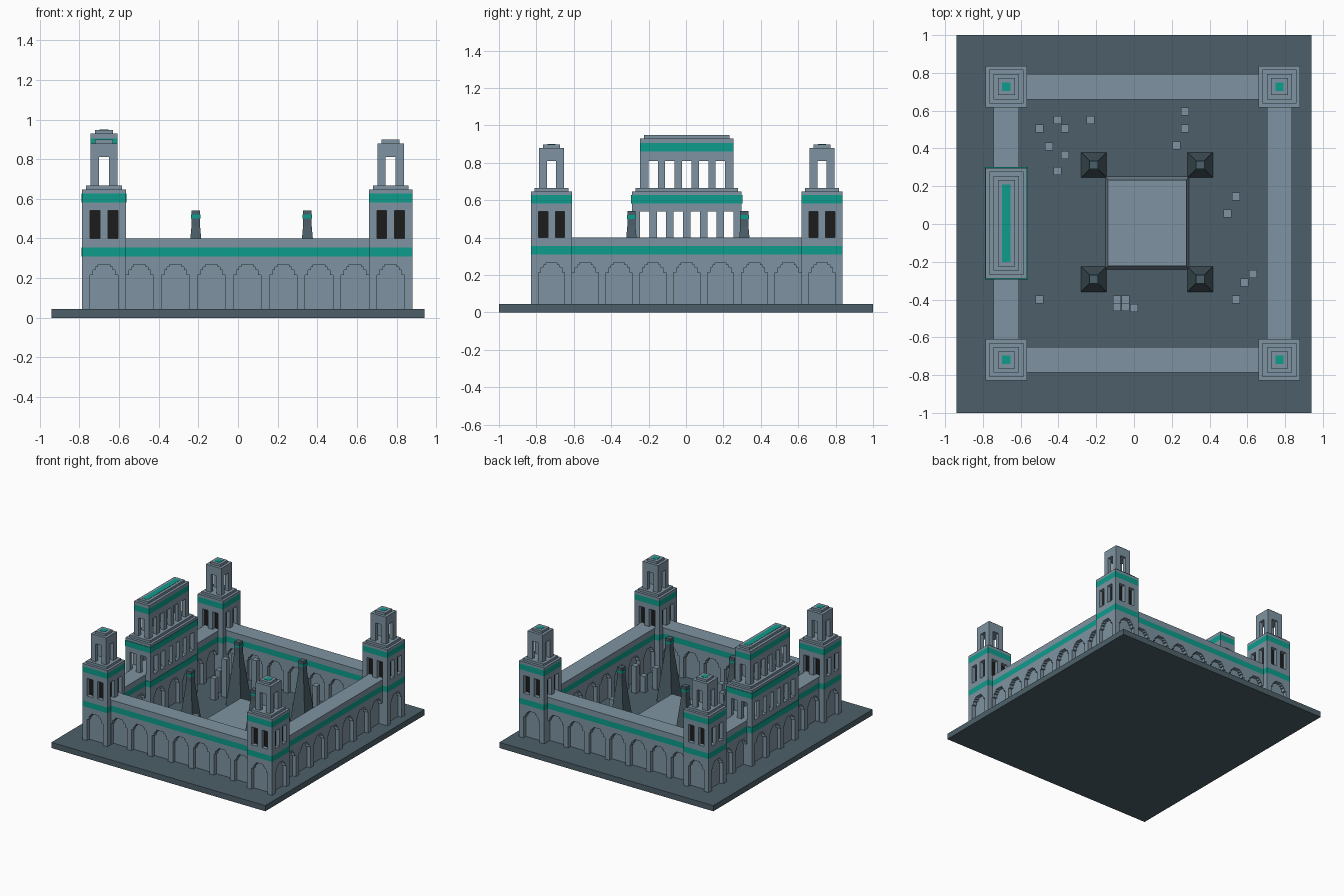
import bpy, bmesh
from mathutils import Matrix, Vector

if "Cube" in bpy.data.objects:
    bpy.data.objects.remove(bpy.data.objects["Cube"])

COL = {"stone": (.21, .295, .36, 1), "slate": (.075, .118, .142, 1),
       "teal": (.004, .335, .265, 1), "dark": (.012, .012, .012, 1)}
MATS = {}
for k, c in COL.items():
    MATS[k] = bpy.data.materials.new(k)
    MATS[k].diffuse_color = c

parts = {}          # (name, colour) -> bmesh
Z0, ZA, ZB, ZW = .045, .31, .355, .40    # ground, band bottom, band top, wall top
CX, CY, D = .047, .004, .723             # compound centre, tower offset
PITCH, ARCH, DEPTH = .181, .07, .03


def bm_for(name, col):
    return parts.setdefault((name, col), bmesh.new())


def box(name, col, x0, x1, y0, y1, z0, z1):
    m = Matrix.Translation(((x0 + x1) / 2, (y0 + y1) / 2, (z0 + z1) / 2))
    m = m @ Matrix.Diagonal((x1 - x0, y1 - y0, z1 - z0, 1))
    bmesh.ops.create_cube(bm_for(name, col), size=1, matrix=m)


def cbox(name, col, cx, cy, hx, hy, z0, z1):
    box(name, col, cx - hx, cx + hx, cy - hy, cy + hy, z0, z1)


def frustum(name, col, cx, cy, rings):
    """Stacked rectangular rings (hx, hy, z), capped."""
    bm = bm_for(name, col)
    loops = [[bm.verts.new((cx + sx * hx, cy + sy * hy, z))
              for sx, sy in ((-1, -1), (1, -1), (1, 1), (-1, 1))] for hx, hy, z in rings]
    for a, b in zip(loops, loops[1:]):
        for i in range(4):
            j = (i + 1) % 4
            bm.faces.new((a[i], a[j], b[j], b[i]))
    bm.faces.new(loops[0][::-1])
    bm.faces.new(loops[-1])


def arch_row(name, origin, along, out, half, n):
    """Panel with n stepped arches cut from its lower edge, facing 'out'."""
    pts = [(-half, Z0)]
    step = [(ARCH, Z0), (ARCH, .215), (.055, .215), (.055, .24),
            (.042, .24), (.042, .255), (.03, .255), (.03, .268)]
    for i in range(n):
        c = (i - (n - 1) / 2) * PITCH
        pts += [(c - w, z) for w, z in step] + [(c + w, z) for w, z in reversed(step)]
    pts += [(half, Z0), (half, ZA), (-half, ZA)]
    bm, o, a, d = bm_for(name, "stone"), Vector(origin), Vector(along), Vector(out)
    f = bm.faces.new([bm.verts.new(o + a * u + Vector((0, 0, z))) for u, z in pts])
    r = bmesh.ops.extrude_face_region(bm, geom=[f])
    bmesh.ops.translate(bm, vec=d * DEPTH, verts=[v for v in r["geom"] if isinstance(v, bmesh.types.BMVert)])


def arched_base(name, cx, cy, hx, hy, nx, ny, lip=0):
    """Wall or tower base: recessed core, arch panels, coloured band, parapet."""
    dx, dy = (DEPTH if ny else 0), (DEPTH if nx else 0)
    cbox(name, "stone", cx, cy, hx - dx, hy - dy, Z0, ZA)
    for s in (-1, 1):
        if nx:
            arch_row(name, (cx, cy + s * (hy - dy), 0), (1, 0, 0), (0, s, 0), hx, nx)
        if ny:
            arch_row(name, (cx + s * (hx - dx), cy, 0), (0, 1, 0), (s, 0, 0), hy - dy, ny)
    cbox(name + "_band", "teal", cx, cy, hx + lip, hy + lip, ZA, ZB)
    cbox(name, "stone", cx, cy, hx, hy, ZB, ZW)


def colonnade(name, cx, cy, hx, hy, nx, ny, z0, zo, z1, t=.03):
    """Hollow storey: perimeter piers between openings, with a lintel block."""
    def piers(h, n):
        e = [-h]
        for i in range(n):
            c = (i - (n - 1) / 2) * .09
            e += [c - .025, c + .025]
        e.append(h)
        return list(zip(e[::2], e[1::2]))
    for s in (-1, 1):
        for a, b in piers(hx, nx):
            y = cy + s * (hy - t / 2)
            box(name, "stone", cx + a, cx + b, y - t / 2, y + t / 2, z0, zo)
        for a, b in piers(hy - t, ny):
            x = cx + s * (hx - t / 2)
            box(name, "stone", x - t / 2, x + t / 2, cy + a, cy + b, z0, zo)
    cbox(name, "stone", cx, cy, hx, hy, zo, z1)


def tower(name, cx, cy, ext, nb, n_low, n_up, gate=False):
    """Two-storey tower; ext stretches it along y."""
    lip = .004 if gate else 0
    arched_base(name + "_base", cx, cy, .11, .11 + ext, 1, nb, lip)
    colonnade(name + "_lower", cx, cy, .11, .11 + ext, 2, n_low, ZW, .54, .582)
    cbox(name + "_band", "teal", cx, cy, .11 + lip, .11 + lip + ext, .582, .627)
    cbox(name + "_lower", "stone", cx, cy, .11, .11 + ext, .627, .648)
    cbox(name + "_lower", "stone", cx, cy, .09, .09 + ext, .648, .666)
    ztop = .93 if gate else .88
    colonnade(name + "_upper", cx, cy, .067, .067 + ext, 1, n_up, .666, .81, .86 if gate else ztop)
    if gate:
        cbox(name + "_band", "teal", cx, cy, .067, .067 + ext, .86, .905)
        cbox(name + "_upper", "stone", cx, cy, .067, .067 + ext, .905, ztop)
    else:
        cbox(name + "_window_core", "dark", cx, cy, .0795, .0795, ZW, .54)
    cbox(name + "_cap", "stone", cx, cy, .045, .045 + ext, ztop, ztop + .018)
    cbox(name + "_cap", "teal", cx, cy, .022, .022 + ext, ztop + .01, ztop + .02)


# Ground slab
box("ground_slab", "slate", -.94, .94, -1, 1, 0, Z0)

# Perimeter walls and corner towers
for s, n in ((-1, ("front", "left")), (1, ("back", "right"))):
    arched_base(n[0] + "_wall", CX, CY + s * D, .62, .067, 7, 0)
    arched_base(n[1] + "_wall", CX + s * D, CY, .067, .62, 0, 7)
    for t in (-1, 1):
        tower(f"{n[0]}_{'left' if t < 0 else 'right'}_tower", CX + t * D, CY + s * D, 0, 1, 2, 1)

# Gatehouse on the left wall
tower("gatehouse", CX - D, CY, .183, 3, 6, 5, gate=True)

# Central platform
frustum("platform", "stone", .07, .005, [(.22, .247, Z0), (.208, .227, .14)])

# Obelisks
for x in (-.213, .35):
    for y in (-.292, .312):
        frustum("obelisks", "slate", x, y, [(.067, .067, Z0), (.0275, .0275, .40), (.022, .022, .46), (.022, .022, .542)])
        cbox("obelisk_bands", "teal", x, y, .024, .024, .50, .52)

# Courtyard block stacks: x, y, height in blocks
STACKS = [(-.5, .505, 3), (-.405, .55, 6), (-.365, .505, 5), (-.45, .41, 4), (-.365, .365, 7),
          (-.405, .28, 4), (-.23, .55, 6), (.27, .595, 4), (.27, .505, 3), (.225, .415, 2),
          (.54, .145, 3), (.495, .055, 2), (.63, -.265, 5), (.585, -.31, 3), (.54, -.4, 4),
          (-.5, -.4, 3), (-.09, -.4, 5), (-.045, -.4, 3), (-.09, -.44, 3), (-.045, -.44, 2), (0, -.445, 4)]
for x, y, h in STACKS:
    cbox("block_stacks", "stone", x, y, .021, .021, Z0, Z0 + h * .043)

# Turn every part into an object
for (name, col), bm in parts.items():
    bmesh.ops.recalc_face_normals(bm, faces=bm.faces)
    me = bpy.data.meshes.new(name)
    bm.to_mesh(me)
    bm.free()
    me.materials.append(MATS[col])
    bpy.context.collection.objects.link(bpy.data.objects.new(name, me))

for m in bpy.data.materials:
    if m.users and not m.is_grease_pencil:
        m.use_nodes = True
        m.node_tree.nodes["Principled BSDF"].inputs["Base Color"].default_value = m.diffuse_color
